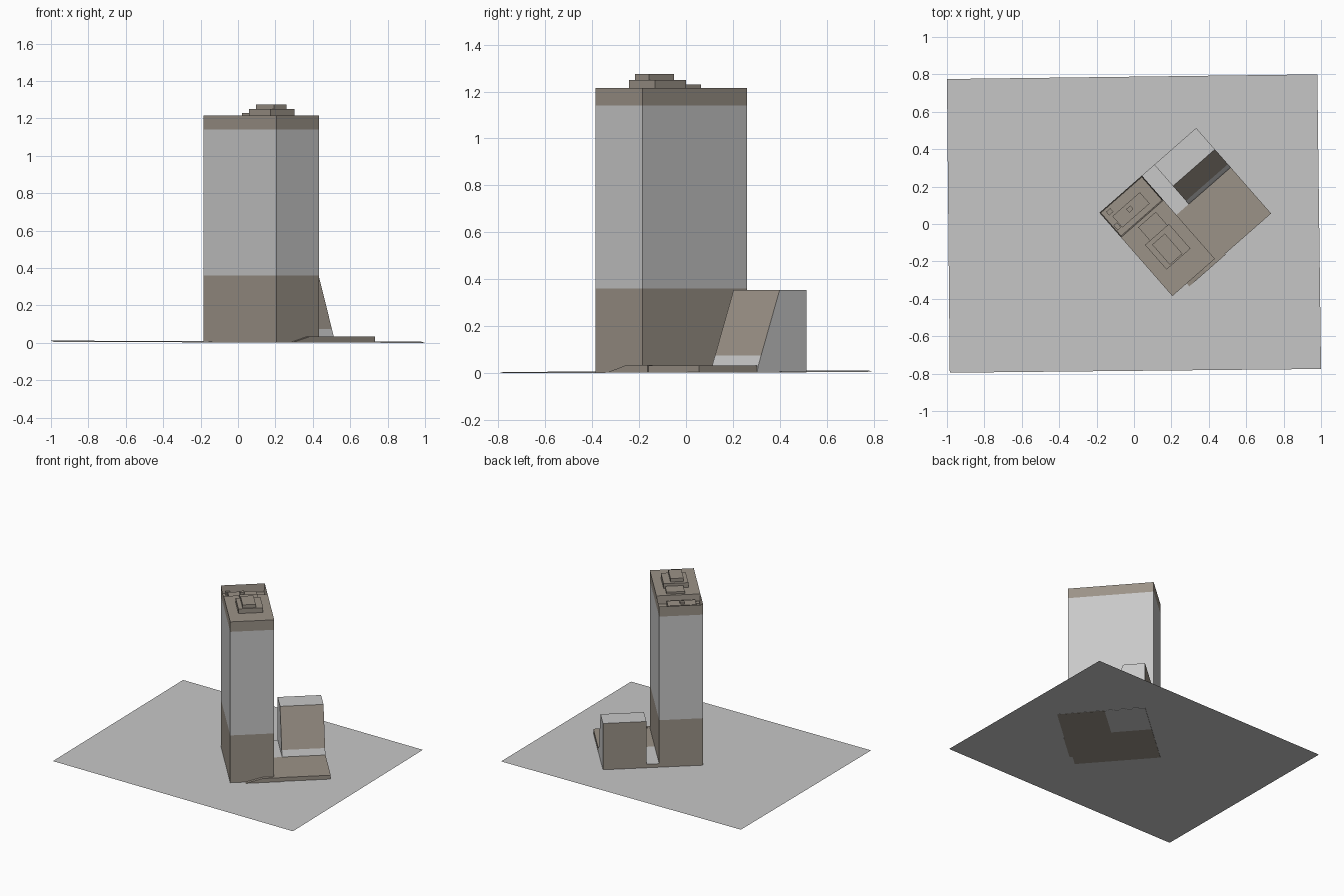
import bpy, bmesh
from mathutils import Matrix, Vector

cube = bpy.data.objects.get("Cube")
if cube:
    bpy.data.objects.remove(cube, do_unlink=True)


def material(name, r, g, b):
    m = bpy.data.materials.new(name)
    m.use_nodes = True
    m.diffuse_color = (r, g, b, 1)
    m.node_tree.nodes["Principled BSDF"].inputs["Base Color"].default_value = (r, g, b, 1)
    return m


GREY = material("pale_grey", 0.58, 0.58, 0.58)
BROWN = material("warm_brown", 0.33, 0.29, 0.245)
GROUND = material("ground_grey", 0.57, 0.57, 0.57)

# Site frame: local x runs along the tower's long side, local y along its short side
SITE = Matrix(((0.659, 0.752, 0, -0.185), (-0.752, 0.659, 0, 0.06), (0, 0, 1, 0), (0, 0, 0, 1)))
BASE, DECK = 0.003, 0.033
TOWER_L, TOWER_W, TOWER_H = 0.592, 0.302, 1.215


def finish(name, bm, mats, rule=None, matrix=SITE):
    bmesh.ops.recalc_face_normals(bm, faces=bm.faces)
    bm.normal_update()
    if rule:
        for f in bm.faces:
            f.material_index = rule(f.calc_center_median(), f.normal)
    bm.transform(matrix)
    me = bpy.data.meshes.new(name)
    bm.to_mesh(me)
    bm.free()
    for m in mats:
        me.materials.append(m)
    ob = bpy.data.objects.new(name, me)
    bpy.context.collection.objects.link(ob)
    return ob


def prism(points, offset):
    """Closed solid from a flat polygon pushed along an offset."""
    bm = bmesh.new()
    face = bm.faces.new([bm.verts.new(p) for p in points])
    top = bmesh.ops.extrude_face_region(bm, geom=[face], use_keep_orig=True)["geom"]
    bmesh.ops.translate(bm, vec=offset, verts=[v for v in top if isinstance(v, bmesh.types.BMVert)])
    return bm


def block(x0, x1, y0, y1, z0, z1):
    return prism([(x0, y0, z0), (x1, y0, z0), (x1, y1, z0), (x0, y1, z0)], (0, 0, z1 - z0))


def cut(bm, co, no):
    bmesh.ops.bisect_plane(bm, geom=bm.verts[:] + bm.edges[:] + bm.faces[:],
                           plane_co=co, plane_no=no)


# Ground sheet, gently tilted
bm = bmesh.new()
bm.faces.new([bm.verts.new(p) for p in ((-0.985, -0.795, 0.005), (1, -0.775, 0),
                                        (0.98, 0.8, 0.006), (-1, 0.775, 0.012))])
finish("ground", bm, [GROUND], matrix=Matrix())

# Tower with brown base and crown bands, and a sunken plant deck in the roof
bm = block(0, TOWER_L, 0, TOWER_W, BASE, TOWER_H)
for z in (0.36, 1.14):
    cut(bm, (0, 0, z), (0, 0, 1))
cut(bm, (0.175, 0, 0), (1, 0, 0))
bm.normal_update()
deck = [f for f in bm.faces if f.calc_center_median().z > TOWER_H - 0.001
        and f.calc_center_median().x < 0.175]
bmesh.ops.inset_region(bm, faces=deck, thickness=0.008)
bmesh.ops.translate(bm, vec=(0, 0, -0.06), verts=list({v for f in deck for v in f.verts}))
finish("tower", bm, [GREY, BROWN], lambda c, n: 0 if 0.36 < c.z < 1.14 else 1)

# Rooftop plant housings
for name, dims in {
    "roof_housing": (0.29, 0.465, 0.07, 0.24, TOWER_H, 1.25),
    "roof_penthouse": (0.314, 0.457, 0.10, 0.19, 1.25, 1.275),
    "roof_walkway": (0.195, 0.29, 0.105, 0.23, TOWER_H, 1.23),
    "sunken_housing": (0.06, 0.14, 0.04, 0.235, 1.155, 1.19),
    "sunken_unit_front": (0.02, 0.045, 0.03, 0.06, 1.155, 1.18),
    "sunken_unit_side": (0.1, 0.135, 0.012, 0.036, 1.155, 1.18),
    "sunken_unit_top": (0.08, 0.105, 0.12, 0.15, 1.19, 1.205),
}.items():
    finish(name, block(*dims), [BROWN])

# Podium, with the pale court between tower and annex
finish("podium", block(0.28, 0.608, TOWER_W, 0.688, BASE, DECK), [BROWN])
finish("court", block(0, 0.28, TOWER_W, 0.39, BASE, DECK), [BROWN, GREY],
       lambda c, n: 1 if n.z > 0.5 else 0)

# Ramp rising along the end of the tower to the podium
ramp = [(0.585, 0.10, BASE), (0.585, 0.36, BASE), (0.585, 0.36, DECK + 0.001),
        (0.585, 0.22, DECK + 0.001)]
finish("ramp", prism(ramp, (0.028, 0, 0)), [BROWN])

# Annex with one sloping face over a pale strip
profile = [(0, 0.39, BASE), (0.28, 0.39, BASE), (0.273, 0.39, DECK),
           (0.152, 0.39, 0.355), (0, 0.39, 0.355)]
bm = prism(profile, Vector((0, 0.298, 0)))
cut(bm, (0, 0, 0.075), (0, 0, 1))


def annex_colour(c, n):
    sloped = n.x > 0.5 and c.z > 0.075
    return 1 if sloped or n.x < -0.5 else 0


finish("annex", bm, [GREY, BROWN], annex_colour)
